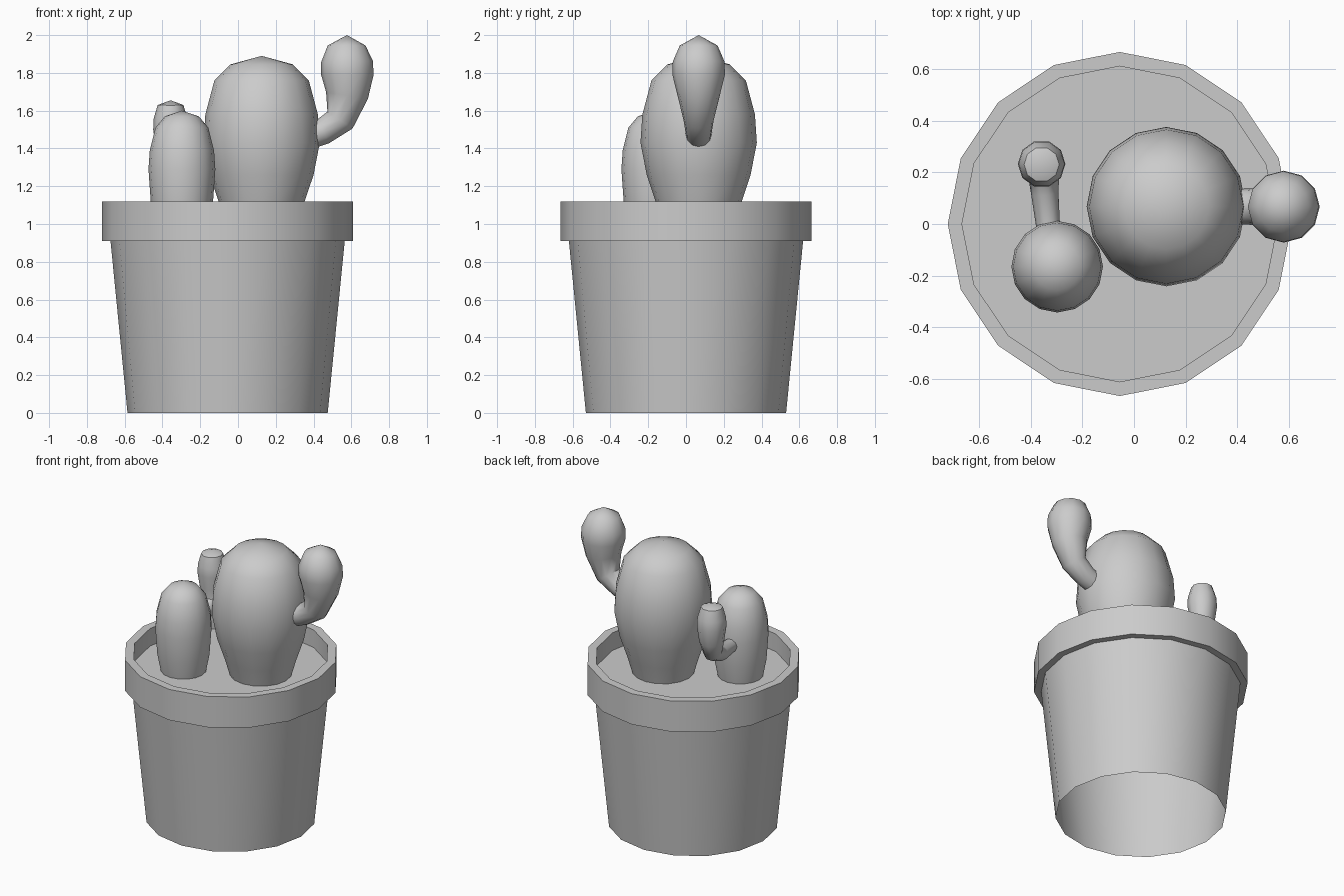
import bpy, bmesh, math
from mathutils import Vector

if "Cube" in bpy.data.objects:
    bpy.data.objects.remove(bpy.data.objects["Cube"])


def sweep(name, rings, sides, side_axis, axis=None, smooth=45):
    """Skin circles (centre, radius) into a surface; radius 0 closes to a point."""
    bm = bmesh.new()
    pts = [Vector(c) for c, r in rings]
    loops = []
    for i, (c, r) in enumerate(rings):
        t = axis or (pts[min(i + 1, len(pts) - 1)] - pts[max(i - 1, 0)])
        t = Vector(t).normalized()
        u = Vector(side_axis)
        u = (u - t * u.dot(t)).normalized()
        v = t.cross(u)
        angles = [2 * math.pi * k / sides for k in range(sides)]
        loops.append([bm.verts.new(pts[i] + r * (u * math.cos(a) + v * math.sin(a)))
                      for a in angles])
    for a, b in zip(loops, loops[1:]):
        for k in range(sides):
            n = (k + 1) % sides
            bm.faces.new((a[k], a[n], b[n], b[k]))
    bmesh.ops.remove_doubles(bm, verts=bm.verts, dist=1e-5)
    mesh = bpy.data.meshes.new(name)
    bm.to_mesh(mesh)
    bm.free()
    ob = bpy.data.objects.new(name, mesh)
    bpy.context.collection.objects.link(ob)
    bpy.ops.object.select_all(action='DESELECT')
    ob.select_set(True)
    bpy.context.view_layer.objects.active = ob
    bpy.ops.object.shade_smooth_by_angle(angle=math.radians(smooth))
    return ob


def lathe(name, x, y, profile, sides=16, smooth=45):
    """Turn an (r, z) profile about a vertical axis at x, y."""
    return sweep(name, [((x, y, z), r) for r, z in profile], sides,
                 (1, 0, 0), (0, 0, 1), smooth)


# Pot: open-bottomed tapered wall with a thick rim
lathe("pot", -0.055, 0, [(0.53, 0), (0.62, 0.91), (0.665, 0.91),
                         (0.665, 1.12), (0.61, 1.12), (0.61, 1.0)], smooth=30)
# Soil
lathe("soil", -0.055, 0, [(0.61, 1.0), (0, 1.0)])

# Large and small cactus bodies
lathe("large_cactus", 0.125, 0.067,
      [(0.19, 0.99), (0.228, 1.12), (0.275, 1.26), (0.308, 1.43), (0.298, 1.58),
       (0.25, 1.76), (0.165, 1.845), (0, 1.89)])
lathe("small_cactus", -0.297, -0.165,
      [(0.14, 0.99), (0.165, 1.12), (0.177, 1.29), (0.17, 1.39),
       (0.14, 1.51), (0.09, 1.57), (0, 1.6)])

# Right arm of the large cactus, curving out and up
Y = 0.067
sweep("large_cactus_arm",
      [((0.38, Y, 1.465), 0.068), ((0.45, Y, 1.49), 0.07), ((0.54, Y, 1.55), 0.08),
       ((0.577, Y, 1.68), 0.112), ((0.579, Y, 1.79), 0.139), ((0.577, Y, 1.86), 0.137),
       ((0.575, Y, 1.945), 0.1), ((0.577, Y, 2.0), 0)], 12, (0, 1, 0))

# Back arm of the small cactus, with a blunt tip
sweep("small_cactus_arm",
      [((-0.33, -0.03, 1.27), 0.045), ((-0.345, 0.12, 1.27), 0.053),
       ((-0.35, 0.205, 1.31), 0.062), ((-0.357, 0.232, 1.4), 0.078),
       ((-0.357, 0.232, 1.5), 0.092), ((-0.357, 0.232, 1.56), 0.089),
       ((-0.357, 0.23, 1.63), 0.068), ((-0.357, 0.23, 1.655), 0)], 10, (1, 0, 0), smooth=40)
